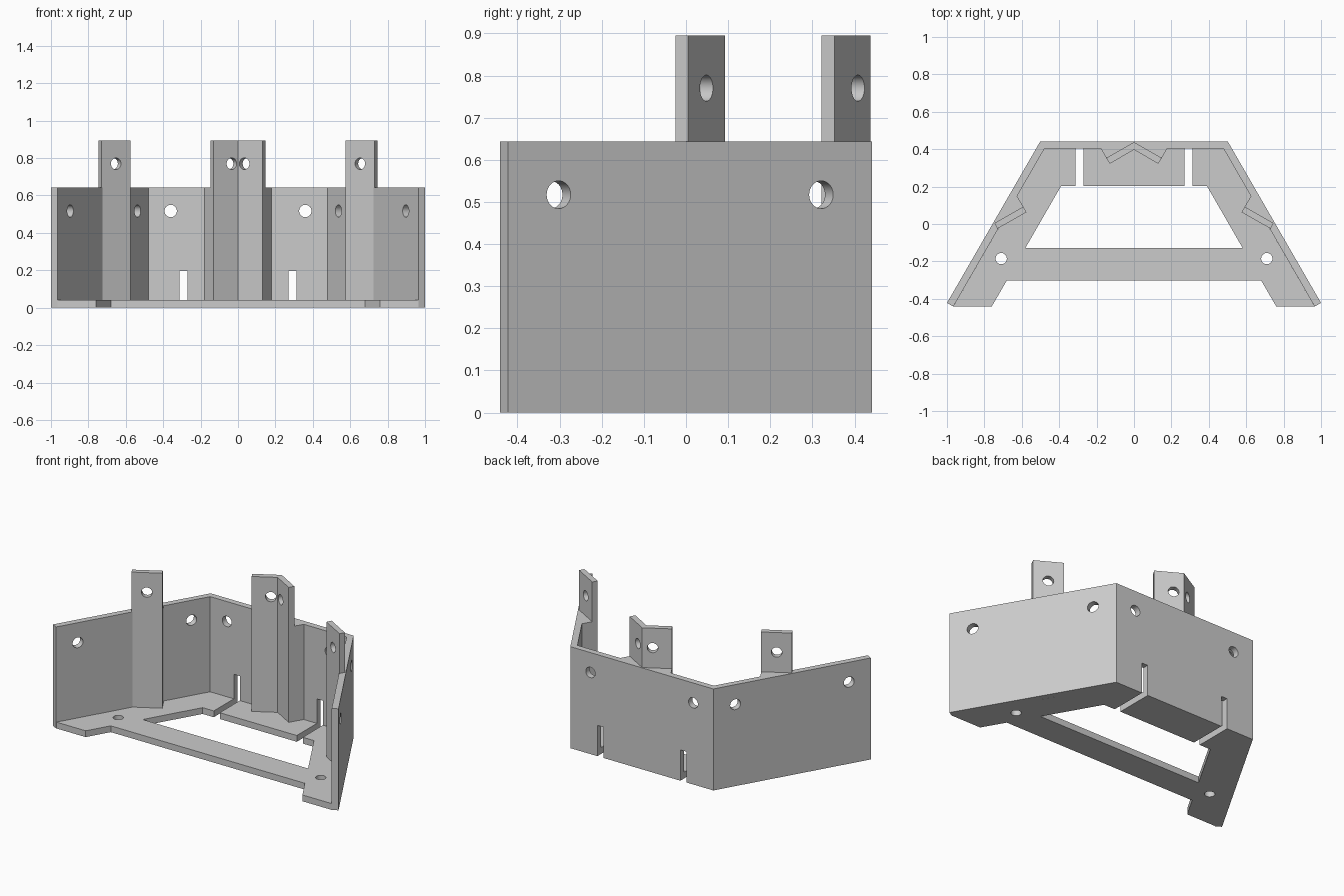
import bpy, bmesh, math
from mathutils import Vector

cube = bpy.data.objects.get("Cube")
if cube:
    bpy.data.objects.remove(cube, do_unlink=True)

grey = bpy.data.materials.new("plain grey")
grey.use_nodes = True
COLOUR = (0.6, 0.6, 0.6, 1)
grey.diffuse_color = COLOUR
grey.node_tree.nodes["Principled BSDF"].inputs["Base Color"].default_value = COLOUR

FLOOR, WALL, POST = 0.04, 0.643, 0.895   # top heights of the parts


def prism(name, points, z0, z1):
    """Extrude an outline in plan from z0 up to z1."""
    bm = bmesh.new()
    face = bm.faces.new([bm.verts.new((x, y, z0)) for x, y in points])
    top = bmesh.ops.extrude_face_region(bm, geom=[face])["geom"]
    bmesh.ops.translate(bm, vec=(0, 0, z1 - z0),
                        verts=[g for g in top if isinstance(g, bmesh.types.BMVert)])
    bmesh.ops.recalc_face_normals(bm, faces=bm.faces)
    mesh = bpy.data.meshes.new(name)
    bm.to_mesh(mesh)
    bm.free()
    obj = bpy.data.objects.new(name, mesh)
    bpy.context.collection.objects.link(obj)
    mesh.materials.append(grey)
    return obj


def mirrored(half):
    """Complete an outline given from the centre line outward on the +x side."""
    return half + [(-x, y) for x, y in reversed(half) if x > 0]


def drill(centre, axis, radius, length=0.12):
    """Round cutter along an axis."""
    bpy.ops.mesh.primitive_cylinder_add(vertices=32, radius=radius, depth=length,
                                        location=centre)
    obj = bpy.context.object
    obj.rotation_euler = Vector(axis).to_track_quat('Z', 'Y').to_euler()
    obj.hide_render = True
    return obj


def cut(obj, cutters):
    """Subtract the cutters, then discard them."""
    bpy.ops.object.select_all(action='DESELECT')
    bpy.context.view_layer.objects.active = obj
    obj.select_set(True)
    for c in cutters:
        mod = obj.modifiers.new("cut", 'BOOLEAN')
        mod.operation = 'DIFFERENCE'
        mod.solver = 'EXACT'
        mod.object = c
        bpy.ops.object.modifier_apply(modifier=mod.name)
    for c in cutters:
        bpy.data.objects.remove(c, do_unlink=True)
    bpy.ops.object.shade_smooth_by_angle(angle=math.radians(30))


def slots(z0, z1):
    """Pair of slot cutters through the back."""
    return [prism("slot_cutter", [(s * 0.27, 0.15), (s * 0.312, 0.15),
                                  (s * 0.312, 0.5), (s * 0.27, 0.5)], z0, z1)
            for s in (-1, 1)]


SIDES = (-1, 1)
BACK, INNER = 0.442, 0.404

# Three-sided wall with mounting holes and slots
outer = [(-1, -0.422), (-0.501, BACK), (0.501, BACK), (1, -0.422)]
inner = [(0.966, -0.4415), (0.478, INNER), (-0.478, INNER), (-0.966, -0.4415)]
wall = prism("wall", outer + inner, 0, WALL)
cutters = slots(-0.1, 0.195)
for s in SIDES:
    cutters.append(drill((s * 0.36, 0.42, 0.517), (0, 1, 0), 0.033))
    for x, y in ((0.914, -0.312), (0.552, 0.31)):
        cutters.append(drill((s * x, y, 0.517), (s * 0.866, 0.5, 0), 0.033))
cut(wall, cutters)

# Floor frame with central opening, slots and screw holes
floor = prism("floor", mirrored([(0.68, -0.302), (0.76, -0.44), (0.965, -0.44),
                                 (0.478, INNER)]), 0, FLOOR)
opening = prism("opening_cutter", mirrored([(0.58, -0.127), (0.39, 0.203)]), -0.1, 0.1)
cut(floor, [opening] + slots(-0.1, 0.1)
    + [drill((s * 0.71, -0.185, 0.02), (0, 0, 1), 0.03) for s in SIDES])

# Centre post: tall V bracket backed by solid filler up to the wall top
v_half = [(0, 0.397), (0.13, 0.322), (0.148, 0.353), (0, 0.438)]
centre_post = prism("centre_post", v_half + [(-0.148, 0.353), (-0.13, 0.322)],
                    FLOOR, POST)
cut(centre_post, [drill((s * 0.043, 0.393, 0.77), (s * 0.5, 0.866, 0), 0.031, 0.1)
                  for s in SIDES])
prism("centre_post_filler", mirrored([(0, 0.397), (0.13, 0.322), (0.178, INNER)]),
      FLOOR, WALL)

# Side posts: one tall arm each, with the same filler
for s, side in ((1, "left"), (-1, "right")):
    arm = [(0.73, -0.025), (0.745, 0.005), (0.592, 0.093), (0.575, 0.063)]
    post = prism(side + "_post", [(s * x, y) for x, y in arm], FLOOR, POST)
    cut(post, [drill((s * 0.661, 0.034, 0.77), (s * 0.5, 0.866, 0), 0.031)])
    fill = [(0.575, 0.063), (0.73, -0.025), (0.745, 0.005), (0.633, 0.163)]
    prism(side + "_post_filler", [(s * x, y) for x, y in fill], FLOOR, WALL)
